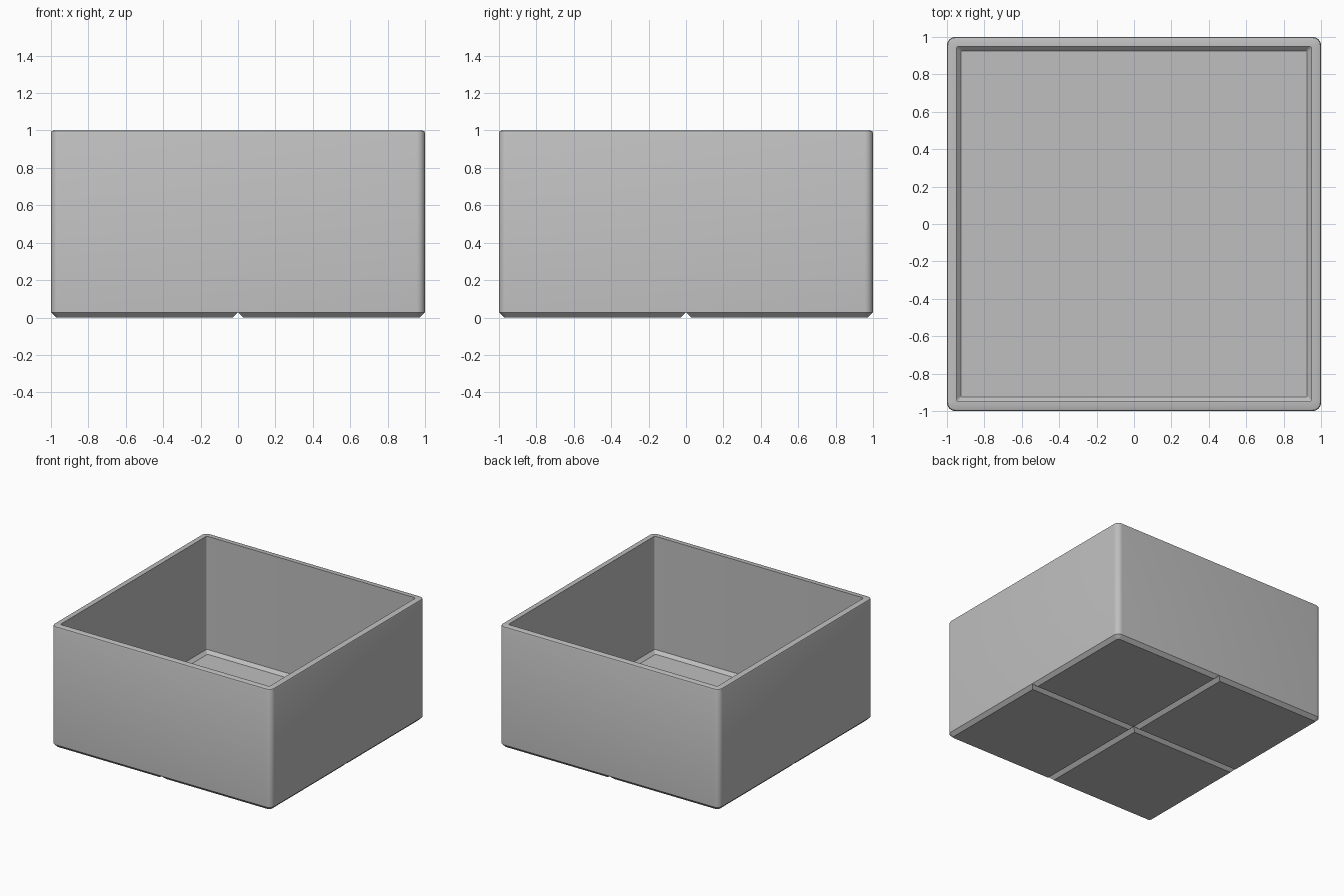
import bpy, bmesh, math

if "Cube" in bpy.data.objects:
    bpy.data.objects.remove(bpy.data.objects["Cube"])

grey = bpy.data.materials.new("plain grey")
grey.diffuse_color = (0.52, 0.52, 0.52, 1)
grey.use_nodes = True
grey.node_tree.nodes["Principled BSDF"].inputs["Base Color"].default_value = grey.diffuse_color


def rounded_square(half, radius, z, steps=8):
    """Points of a square ring with rounded corners."""
    pts = []
    for corner in range(4):
        start = corner * math.pi / 2
        cx = (half - radius) * (1 if corner in (0, 3) else -1)
        cy = (half - radius) * (1 if corner in (0, 1) else -1)
        for i in range(steps + 1):
            a = start + i / steps * math.pi / 2
            pts.append((cx + radius * math.cos(a), cy + radius * math.sin(a), z))
    return pts


def mesh_object(name, bm):
    bmesh.ops.recalc_face_normals(bm, faces=bm.faces)
    mesh = bpy.data.meshes.new(name)
    bm.to_mesh(mesh)
    bm.free()
    obj = bpy.data.objects.new(name, mesh)
    bpy.context.collection.objects.link(obj)
    obj.data.materials.append(grey)
    return obj


# Open box: stacked rings from the underside, over the rim, down to the floor
# (half width, corner radius, height)
rings = [(0.972, 0.02, 0), (1, 0.045, 0.028), (1, 0.045, 0.986),
         (0.996, 0.041, 0.996), (0.986, 0.031, 1), (0.95, 0.015, 1),
         (0.95, 0.015, 0.07), (0.925, 0.006, 0.045)]
bm = bmesh.new()
loops = [[bm.verts.new(p) for p in rounded_square(*r)] for r in rings]
n = len(loops[0])
for low, high in zip(loops, loops[1:]):
    for i in range(n):
        j = (i + 1) % n
        bm.faces.new((low[i], low[j], high[j], high[i]))
bm.faces.new(loops[0][::-1])
bm.faces.new(loops[-1])
box = mesh_object("open_box", bm)

# V grooves crossing the underside
for name, along_x in (("groove_cutter_x", True), ("groove_cutter_y", False)):
    bm = bmesh.new()
    ends = []
    for e in (-1.1, 1.1):
        section = [(-0.038, -0.01), (0.038, -0.01), (0, 0.028)]
        ends.append([bm.verts.new((e, w, z) if along_x else (w, e, z)) for w, z in section])
    for i in range(3):
        j = (i + 1) % 3
        bm.faces.new((ends[0][i], ends[0][j], ends[1][j], ends[1][i]))
    bm.faces.new(ends[0])
    bm.faces.new(ends[1])
    cutter = mesh_object(name, bm)
    cutter.hide_render = True
    cutter.hide_set(True)
    cut = box.modifiers.new(name, "BOOLEAN")
    cut.operation = "DIFFERENCE"
    cut.solver = "EXACT"
    cut.object = cutter

# Apply the cuts, then smooth only the rounded corners and rim
bpy.context.view_layer.objects.active = box
box.select_set(True)
for m in list(box.modifiers):
    bpy.ops.object.modifier_apply(modifier=m.name)
bpy.ops.object.shade_smooth_by_angle(angle=math.radians(30))
for name in ("groove_cutter_x", "groove_cutter_y"):
    bpy.data.objects.remove(bpy.data.objects[name])
